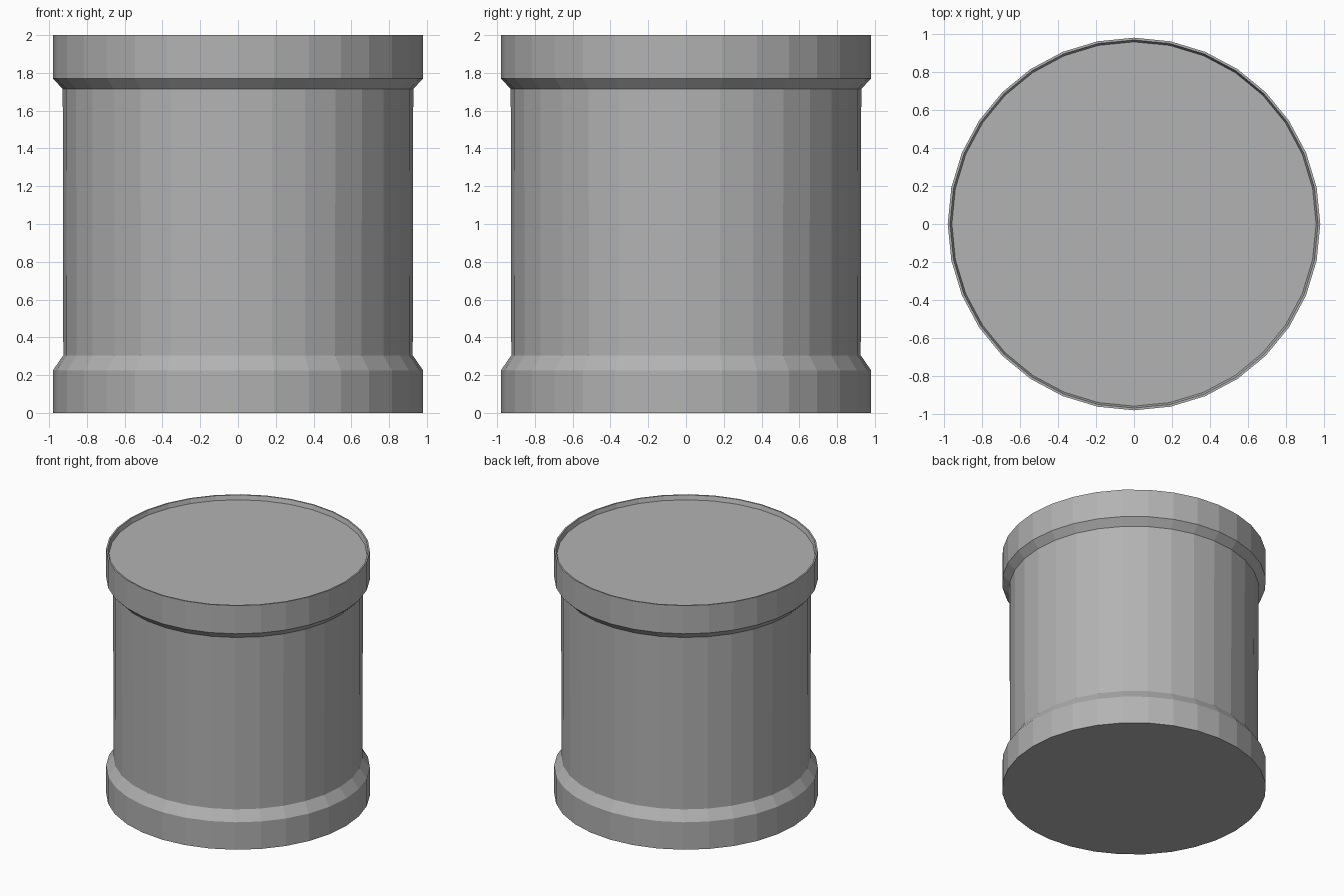
import bpy
import bmesh
import math

cube = bpy.data.objects.get("Cube")
if cube:
    bpy.data.objects.remove(cube, do_unlink=True)

SIDES = 32

grey = bpy.data.materials.new("plain grey")
grey.use_nodes = True
colour = (0.45, 0.45, 0.45, 1.0)
grey.diffuse_color = colour
grey.node_tree.nodes["Principled BSDF"].inputs["Base Color"].default_value = colour


def lathe(name, profile):
    """Turn a (radius, height) profile into a closed, capped drum."""
    bm = bmesh.new()
    rings = []
    for r, z in profile:
        rings.append([bm.verts.new((r * math.cos(a), r * math.sin(a), z))
                      for a in (2 * math.pi * i / SIDES for i in range(SIDES))])
    for low, high in zip(rings, rings[1:]):
        for i in range(SIDES):
            j = (i + 1) % SIDES
            bm.faces.new((low[i], low[j], high[j], high[i]))
    bm.faces.new(rings[0][::-1])
    bm.faces.new(rings[-1])
    mesh = bpy.data.meshes.new(name)
    bm.to_mesh(mesh)
    bm.free()
    mesh.materials.append(grey)
    obj = bpy.data.objects.new(name, mesh)
    bpy.context.collection.objects.link(obj)
    return obj


# Drum: wide foot band, straight barrel, wide top band and shallow recessed lid
lathe("drum", [
    (0.98, 0.0), (0.98, 0.225),      # foot band
    (0.925, 0.305), (0.928, 1.715),  # barrel between sloped shoulders
    (0.98, 1.77), (0.98, 2.0),       # top band
    (0.968, 2.0), (0.958, 1.965),    # thin rim down to the lid
])
